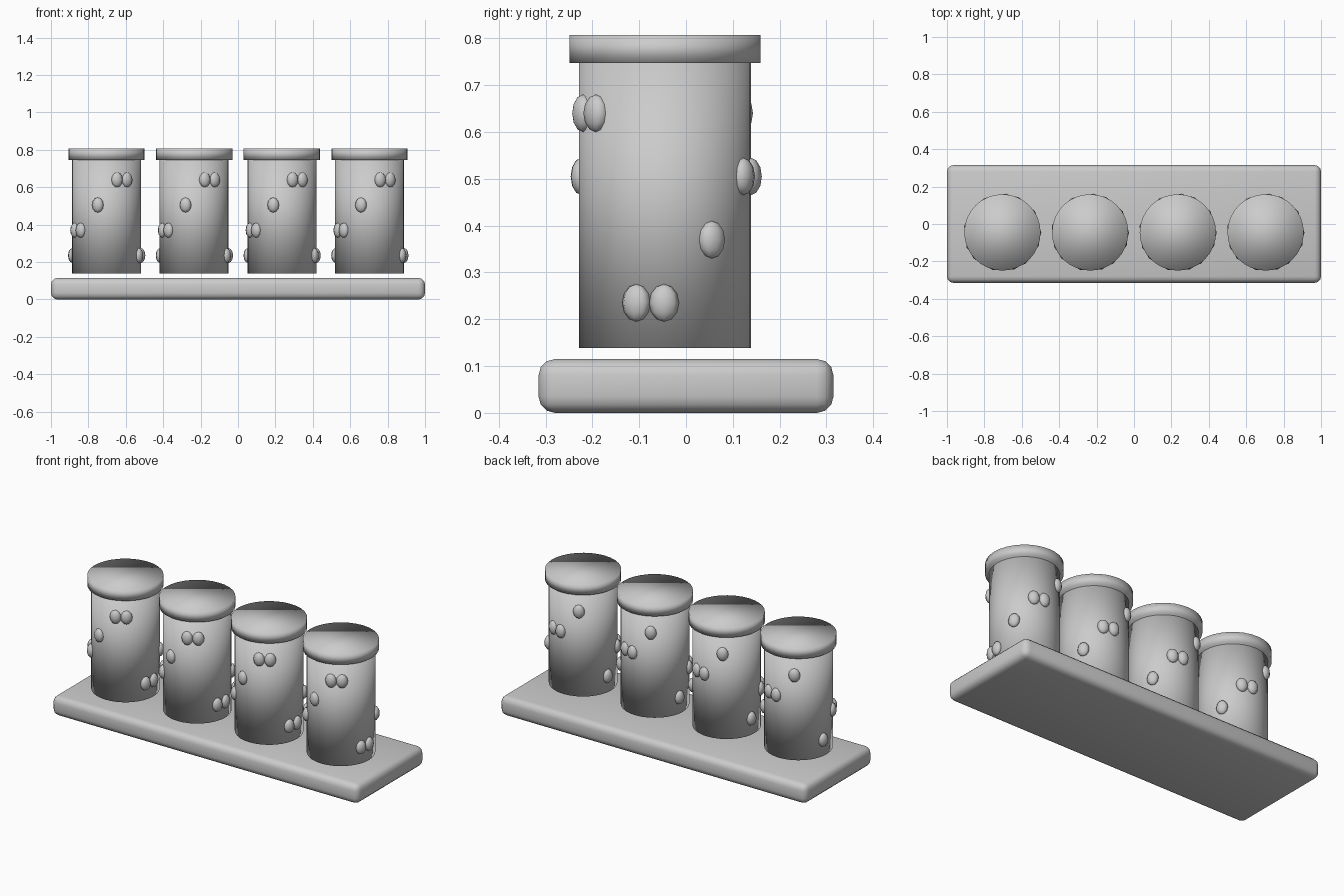
import bpy, math

cube = bpy.data.objects.get("Cube")
if cube:
    bpy.data.objects.remove(cube, do_unlink=True)

grey = bpy.data.materials.new("plain grey")
grey.use_nodes = True
grey.diffuse_color = (0.6, 0.6, 0.6, 1)
grey.node_tree.nodes["Principled BSDF"].inputs["Base Color"].default_value = (0.6, 0.6, 0.6, 1)

BODY_RADIUS = 0.184
ROW_Y = -0.045


def finish(name):
    ob = bpy.context.object
    ob.name = name
    ob.data.materials.append(grey)
    bpy.ops.object.shade_smooth()
    return ob


def drum(name, x, radius, bottom, top):
    bpy.ops.mesh.primitive_cylinder_add(
        vertices=32, radius=radius, depth=top - bottom,
        location=(x, ROW_Y, (bottom + top) / 2))
    return finish(name)


def bud(name, x, angle, z):
    # Flattened low-poly ball centred on the column wall, facing outward
    a = math.radians(angle)
    bpy.ops.mesh.primitive_uv_sphere_add(
        segments=8, ring_count=6, radius=1,
        location=(x + BODY_RADIUS * math.cos(a), ROW_Y + BODY_RADIUS * math.sin(a), z),
        rotation=(0, 0, a))
    bpy.context.object.scale = (0.024, 0.032, 0.04)
    return finish(name)


# Rounded base slab
bpy.ops.mesh.primitive_cube_add(size=1, location=(0, 0, 0.0575))
base = finish("base_slab")
base.scale = (2, 0.63, 0.115)
bpy.ops.object.transform_apply(location=False, rotation=False, scale=True)
bevel = base.modifiers.new("rounded_edges", 'BEVEL')
bevel.width = 0.035
bevel.segments = 3

# Four capped columns, each with buds spiralling up by the golden angle
for i in range(4):
    x = (i - 1.5) * 0.469
    n = i + 1
    drum(f"column_{n}", x, BODY_RADIUS, 0.139, 0.75)
    drum(f"column_cap_{n}", x, 0.204, 0.747, 0.807)
    for level in range(4):
        turn = -10 - 137.5 * level
        z = 0.235 + 0.135 * level
        for side, offset in (("a", -9.4), ("b", 9.4), ("c", 180.5)):
            bud(f"bud_{n}_{level + 1}{side}", x, turn + offset, z)
